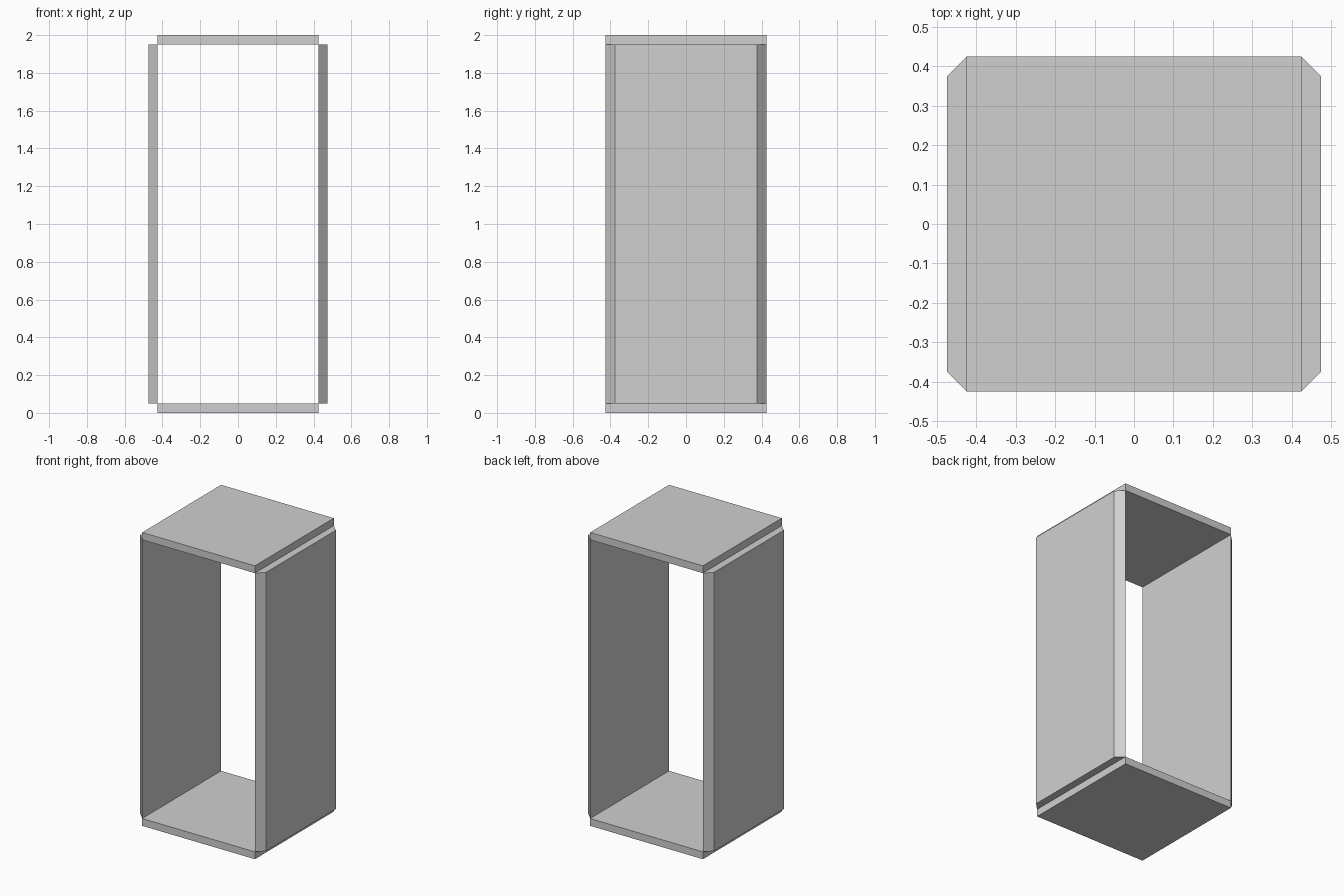
import bpy
import bmesh

cube = bpy.data.objects.get("Cube")
if cube:
    bpy.data.objects.remove(cube, do_unlink=True)

HALF = 0.425      # half width of the square opening
THICK = 0.05      # panel thickness
HEIGHT = 2.0

grey = bpy.data.materials.new("light_grey")
grey.use_nodes = True
colour = (0.63, 0.63, 0.63, 1)
grey.diffuse_color = colour
grey.node_tree.nodes["Principled BSDF"].inputs["Base Color"].default_value = colour


def prism(name, outline, z0, z1):
    """Extrude a flat outline in x and y from z0 up to z1."""
    bm = bmesh.new()
    face = bm.faces.new([bm.verts.new((x, y, z0)) for x, y in outline])
    moved = bmesh.ops.extrude_face_region(bm, geom=[face])["geom"]
    verts = [g for g in moved if isinstance(g, bmesh.types.BMVert)]
    bmesh.ops.translate(bm, verts=verts, vec=(0, 0, z1 - z0))
    bmesh.ops.recalc_face_normals(bm, faces=bm.faces)
    mesh = bpy.data.meshes.new(name)
    bm.to_mesh(mesh)
    bm.free()
    mesh.materials.append(grey)
    obj = bpy.data.objects.new(name, mesh)
    bpy.context.collection.objects.link(obj)
    return obj


# Square bottom and top boards
square = [(-HALF, -HALF), (HALF, -HALF), (HALF, HALF), (-HALF, HALF)]
prism("bottom_board", square, 0, THICK)
prism("top_board", square, HEIGHT - THICK, HEIGHT)

# Side panels with mitred upright edges, outer face narrower
for name, side in (("left_panel", 1), ("right_panel", -1)):
    inner, outer = side * HALF, side * (HALF + THICK)
    narrow = HALF - THICK
    outline = [(inner, -HALF), (outer, -narrow), (outer, narrow), (inner, HALF)]
    prism(name, outline, THICK, HEIGHT - THICK)
